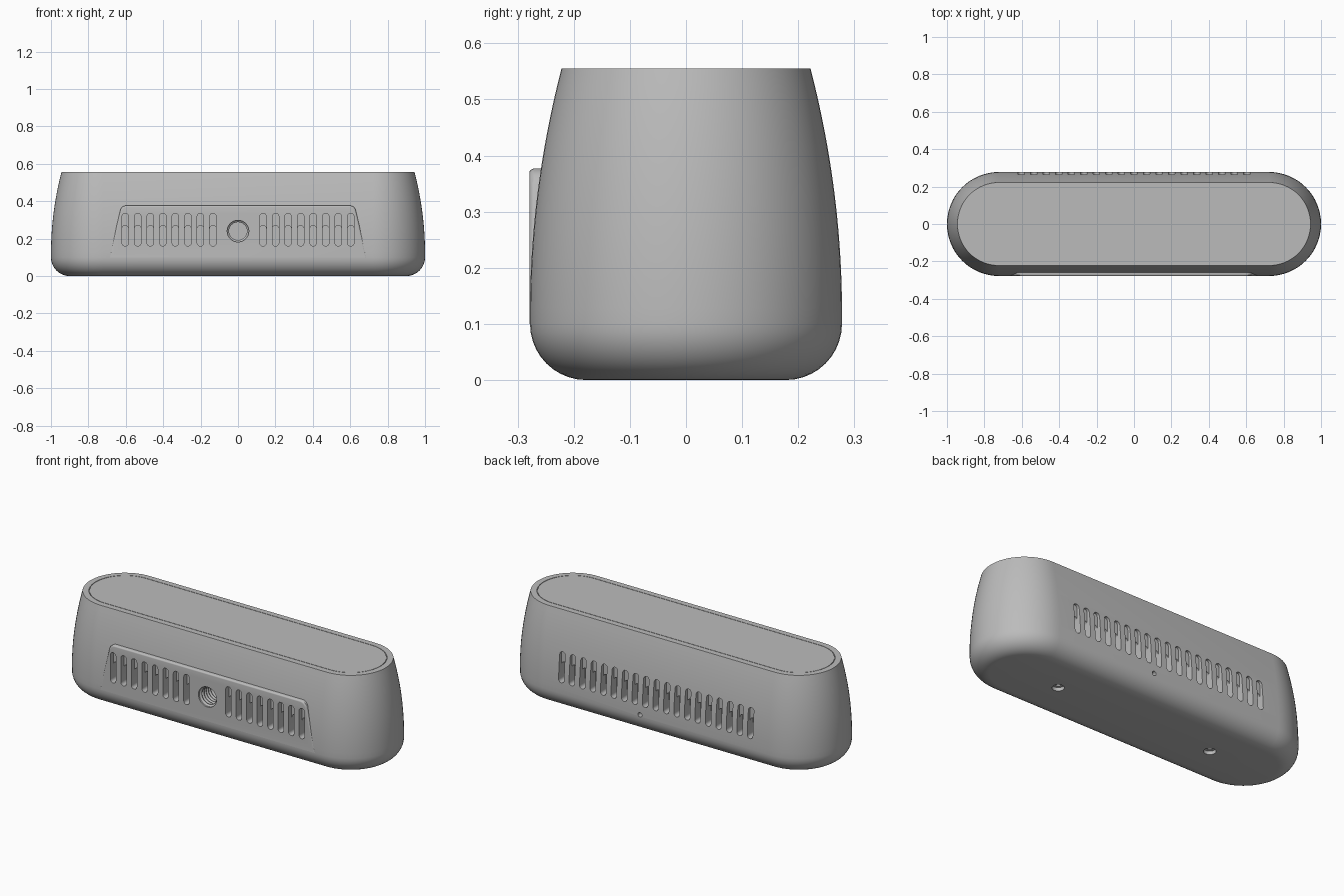
import bpy, bmesh, math
from mathutils import Matrix, Vector

if "Cube" in bpy.data.objects:
    bpy.data.objects.remove(bpy.data.objects["Cube"], do_unlink=True)

grey = bpy.data.materials.new("plain_grey")
grey.use_nodes = True
colour = (0.5, 0.5, 0.5, 1)
grey.diffuse_color = colour
grey.node_tree.nodes["Principled BSDF"].inputs["Base Color"].default_value = colour

HALF = 0.722      # half length of the straight sides
PITCH = 0.067     # spacing of the vent slots


def make(name, bm):
    bmesh.ops.recalc_face_normals(bm, faces=bm.faces)
    me = bpy.data.meshes.new(name)
    bm.to_mesh(me)
    bm.free()
    me.materials.append(grey)
    ob = bpy.data.objects.new(name, me)
    bpy.context.collection.objects.link(ob)
    return ob


def loft(bm, rings):
    loops = [[bm.verts.new(p) for p in ring] for ring in rings]
    for a, b in zip(loops, loops[1:]):
        n = len(a)
        for i in range(n):
            bm.faces.new((a[i], a[(i + 1) % n], b[(i + 1) % n], b[i]))
    bm.faces.new(loops[0][::-1])
    bm.faces.new(loops[-1])


def stadium(r, half, steps):
    pts = []
    for side, start in ((1, -math.pi / 2), (-1, math.pi / 2)):
        for i in range(steps + 1):
            a = start + math.pi * i / steps
            pts.append((side * half + r * math.cos(a), r * math.sin(a)))
    return pts


def lathe(bm, profile, matrix, steps=32):
    rings = []
    for r, d in profile:
        angles = [2 * math.pi * i / steps for i in range(steps)]
        rings.append([matrix @ Vector((r * math.cos(a), r * math.sin(a), d)) for a in angles])
    loft(bm, rings)


def slots(bm, z0, z1, y0, y1, indices, r=0.0175):
    mid, half = (z0 + z1) / 2, (z1 - z0) / 2 - r
    for i in indices:
        rings = [[(i * PITCH + v, y, mid + u) for u, v in stadium(r, half, 8)] for y in (y0, y1)]
        loft(bm, rings)


def boolean(target, tool, operation):
    mod = target.modifiers.new(operation, "BOOLEAN")
    mod.operation, mod.object, mod.solver = operation, tool, "EXACT"
    bpy.ops.object.select_all(action="DESELECT")
    bpy.context.view_layer.objects.active = target
    target.select_set(True)
    bpy.ops.object.modifier_apply(modifier=mod.name)
    bpy.data.objects.remove(tool, do_unlink=True)


# Housing: rounded foot, gently bulging wall, seam around the lid
profile = []
for i in range(11):
    a = math.pi / 2 * i / 10
    profile.append((0.178 + 0.1 * math.sin(a), 0.1 * (1 - math.cos(a))))
for i in range(1, 17):
    z = 0.1 + 0.455 * i / 16
    profile.append((0.278 - 0.296 * max(0, z - 0.12) ** 2, z))
profile += [(0.189, 0.555), (0.189, 0.551), (0.186, 0.551), (0.186, 0.555)]
bm = bmesh.new()
loft(bm, [[(x, y, z) for x, y in stadium(r, HALF, 32)] for r, z in profile])
housing = make("housing", bm)

# Raised front panel with rounded upper corners and soft front edge
outline = [(-0.688, 0.1), (0.688, 0.1)]
for side in (1, -1):
    arc = [math.radians(10 + 80 * i / 6) for i in range(7)]
    pts = [(side * (0.596 + 0.035 * math.cos(a)), 0.342 + 0.035 * math.sin(a)) for a in arc]
    outline += pts if side == 1 else pts[::-1]


def inset(d):
    k = 1 - d / 0.65
    return [(x * k, 0.1 + (z - 0.1) * (1 - d / 0.277)) for x, z in outline]


bm = bmesh.new()
steps = [(0, -0.15), (0, -0.272), (0.002, -0.276), (0.005, -0.2785), (0.008, -0.279)]
loft(bm, [[(x, y, z) for x, z in inset(d)] for d, y in steps])
boolean(housing, make("front_panel", bm), "UNION")

# Vent slots: front rows leave room for the socket, back row is unbroken
front = [i for i in range(-9, 10) if abs(i) > 1]
back = range(-9, 10)
for top, depth in ((0.335, 0.25), (0.27, 0.225)):
    bm = bmesh.new()
    slots(bm, 0.16, top, -0.35, -depth, front)
    slots(bm, 0.16, top, 0.35, depth, back)
    boolean(housing, make("slot_cutter", bm), "DIFFERENCE")

# Threaded front socket, small rear hole and stepped screw recesses
bm = bmesh.new()
to_back = Matrix.Rotation(-math.pi / 2, 4, "X")
thread = [(0.058, 0), (0.058, 0.08)]
for i in range(6):
    d = 0.08 + 0.02 * i
    thread += [(0.048, d + 0.008), (0.048, d + 0.011), (0.058, d + 0.02)]
lathe(bm, thread, Matrix.Translation((0, -0.35, 0.24)) @ to_back)
lathe(bm, [(0.013, 0), (0.013, 0.1)], Matrix.Translation((0.1, 0.22, 0.11)) @ to_back, 20)
for x in (-0.5, 0.5):
    screw = [(0.032, -0.02), (0.032, 0.02), (0.016, 0.02), (0.016, 0.05)]
    lathe(bm, screw, Matrix.Translation((x, 0, 0)), 24)
boolean(housing, make("hole_cutter", bm), "DIFFERENCE")

bpy.ops.object.select_all(action="DESELECT")
bpy.context.view_layer.objects.active = housing
housing.select_set(True)
bpy.ops.object.shade_smooth_by_angle(angle=math.radians(30))
